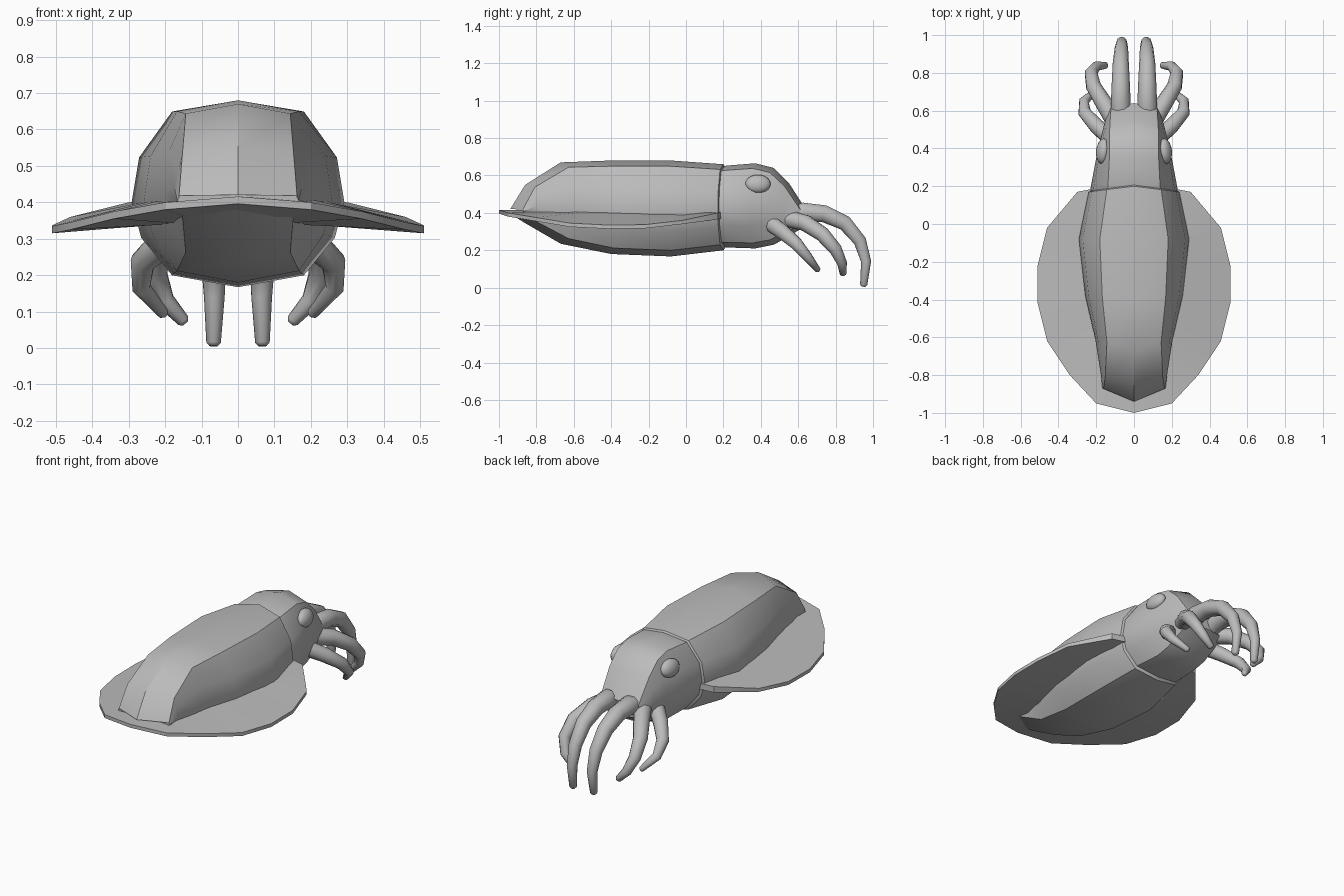
import bpy, bmesh, math
from mathutils import Vector

cube = bpy.data.objects.get("Cube")
if cube:
    bpy.data.objects.remove(cube, do_unlink=True)

skin = bpy.data.materials.new("grey_skin")
skin.use_nodes = True
skin.diffuse_color = (0.5, 0.5, 0.5, 1)
skin.node_tree.nodes["Principled BSDF"].inputs["Base Color"].default_value = (0.5, 0.5, 0.5, 1)


def finish(name, bm, angle):
    """Turn a bmesh into a shaded object."""
    bmesh.ops.recalc_face_normals(bm, faces=bm.faces)
    mesh = bpy.data.meshes.new(name)
    bm.to_mesh(mesh)
    bm.free()
    mesh.materials.append(skin)
    obj = bpy.data.objects.new(name, mesh)
    bpy.context.collection.objects.link(obj)
    bpy.ops.object.select_all(action='DESELECT')
    obj.select_set(True)
    bpy.context.view_layer.objects.active = obj
    bpy.ops.object.shade_smooth_by_angle(angle=math.radians(angle))
    return obj


def loft(name, rings, angle=30):
    """Skin a list of closed rings and cap both ends."""
    bm = bmesh.new()
    loops = [[bm.verts.new(p) for p in ring] for ring in rings]
    n = len(loops[0])
    for a, b in zip(loops, loops[1:]):
        for i in range(n):
            j = (i + 1) % n
            bm.faces.new((a[i], a[j], b[j], b[i]))
    bm.faces.new(loops[0])
    bm.faces.new(loops[-1])
    return finish(name, bm, angle)


def body_ring(y, width, top, bottom, shoulder, bow):
    """Twelve-sided section; bow pushes the centre line backwards or forwards."""
    mid = bottom + 0.455 * (top - bottom)
    up, down = top - mid, mid - bottom
    half = [(0, 1), (shoulder, 0.89), (max(0.93, shoulder), 0.44), (1, 0),
            (max(0.91, shoulder), -0.42), (shoulder, -0.86), (0, -1)]
    outline = half + [(-x, z) for x, z in half[-2:0:-1]]
    return [(x * width, y - bow * (1 - abs(x)), mid + z * (up if z > 0 else down))
            for x, z in outline]


# Mantle: y, half width, top, bottom, shoulder fraction, bow
mantle = [(-0.87, 0.167, 0.42, 0.395, 0.97, 0.07),
          (-0.80, 0.175, 0.55, 0.345, 0.87, 0.06),
          (-0.61, 0.205, 0.67, 0.235, 0.70, 0.06),
          (-0.38, 0.258, 0.68, 0.180, 0.65, 0.02),
          (-0.08, 0.292, 0.68, 0.167, 0.62, 0.0),
          (0.17, 0.240, 0.66, 0.200, 0.60, -0.03),
          (0.18, 0.222, 0.645, 0.215, 0.60, -0.03)]
loft("mantle", [body_ring(*s) for s in mantle])

# Head tapering to the mouth
head = [(0.15, 0.225, 0.645, 0.215, 0.60, -0.03),
        (0.19, 0.230, 0.653, 0.215, 0.60, -0.03),
        (0.35, 0.200, 0.665, 0.210, 0.65, -0.02),
        (0.44, 0.180, 0.640, 0.230, 0.72, -0.03),
        (0.52, 0.160, 0.560, 0.275, 0.80, -0.03),
        (0.61, 0.135, 0.420, 0.330, 0.90, -0.03)]
loft("head", [body_ring(*s) for s in head])

# Fin skirt wrapping around the mantle: x, y, top height of the rim
rim = [(0.2, 0.19, 0.405), (0.3, 0.17, 0.4), (0.46, -0.02, 0.36),
       (0.51, -0.22, 0.337), (0.51, -0.42, 0.335), (0.46, -0.62, 0.345),
       (0.34, -0.8, 0.375), (0.2, -0.95, 0.4), (0, -1, 0.416)]
rim += [(-x, y, z) for x, y, z in rim[-2::-1]]
fin_rings = []
for x, y, z in rim:
    ix, iy = x * 0.4, -0.3 + (y + 0.3) * 0.6
    thick = 0.035 if y > 0.1 else 0.02
    fin_rings.append([(x, y, z), (x, y, z - thick), (ix, iy, 0.34), (ix, iy, 0.412)])
loft("fin", fin_rings)


def tentacle(name, path, base, tip, sides=10):
    """Tapered tube with a parallel-transported frame and a blunt end."""
    pts = [Vector(p) for p in path]
    side = Vector((1, 0, 0))
    rings = []
    last = len(pts) - 1
    for i, p in enumerate(pts):
        t = (pts[min(i + 1, last)] - pts[max(i - 1, 0)]).normalized()
        side = (side - t * side.dot(t)).normalized()
        other = t.cross(side)
        r = base + (tip - base) * (i / last) ** 1.5
        rings.append([p + r * (math.cos(a) * side + math.sin(a) * other)
                      for a in (2 * math.pi * k / sides for k in range(sides))])
    end = pts[-1] + t * tip * 0.5
    rings.append([end + (v - pts[-1]) * 0.55 for v in rings[-1]])
    loft(name, rings, 60)


# Three pairs of curling tentacles
arms = {
    "upper": ([(0.07, 0.55, 0.375), (0.07, 0.63, 0.405), (0.07, 0.74, 0.395),
               (0.07, 0.85, 0.345), (0.067, 0.93, 0.25), (0.065, 0.963, 0.14),
               (0.067, 0.95, 0.015)], 0.055, 0.02),
    "middle": ([(0.10, 0.54, 0.37), (0.16, 0.64, 0.345), (0.215, 0.73, 0.285),
                (0.228, 0.80, 0.205), (0.20, 0.835, 0.13), (0.15, 0.84, 0.075)],
               0.048, 0.018),
    "lower": ([(0.12, 0.45, 0.345), (0.20, 0.52, 0.295), (0.262, 0.59, 0.235),
               (0.265, 0.65, 0.165), (0.205, 0.705, 0.095)], 0.045, 0.016),
}
for label, (path, base, tip) in arms.items():
    for word, s in (("left", 1), ("right", -1)):
        tentacle(f"{label}_tentacle_{word}", [(s * x, y, z) for x, y, z in path], base, tip)

# Bulging eyes
for word, s in (("left", 1), ("right", -1)):
    bm = bmesh.new()
    bmesh.ops.create_uvsphere(bm, u_segments=16, v_segments=10, radius=1)
    eye = finish(f"eye_{word}", bm, 60)
    eye.scale = (0.035, 0.068, 0.05)
    eye.rotation_euler = (0, -s * 0.25, -s * -0.1)
    eye.location = (s * 0.165, 0.385, 0.555)
